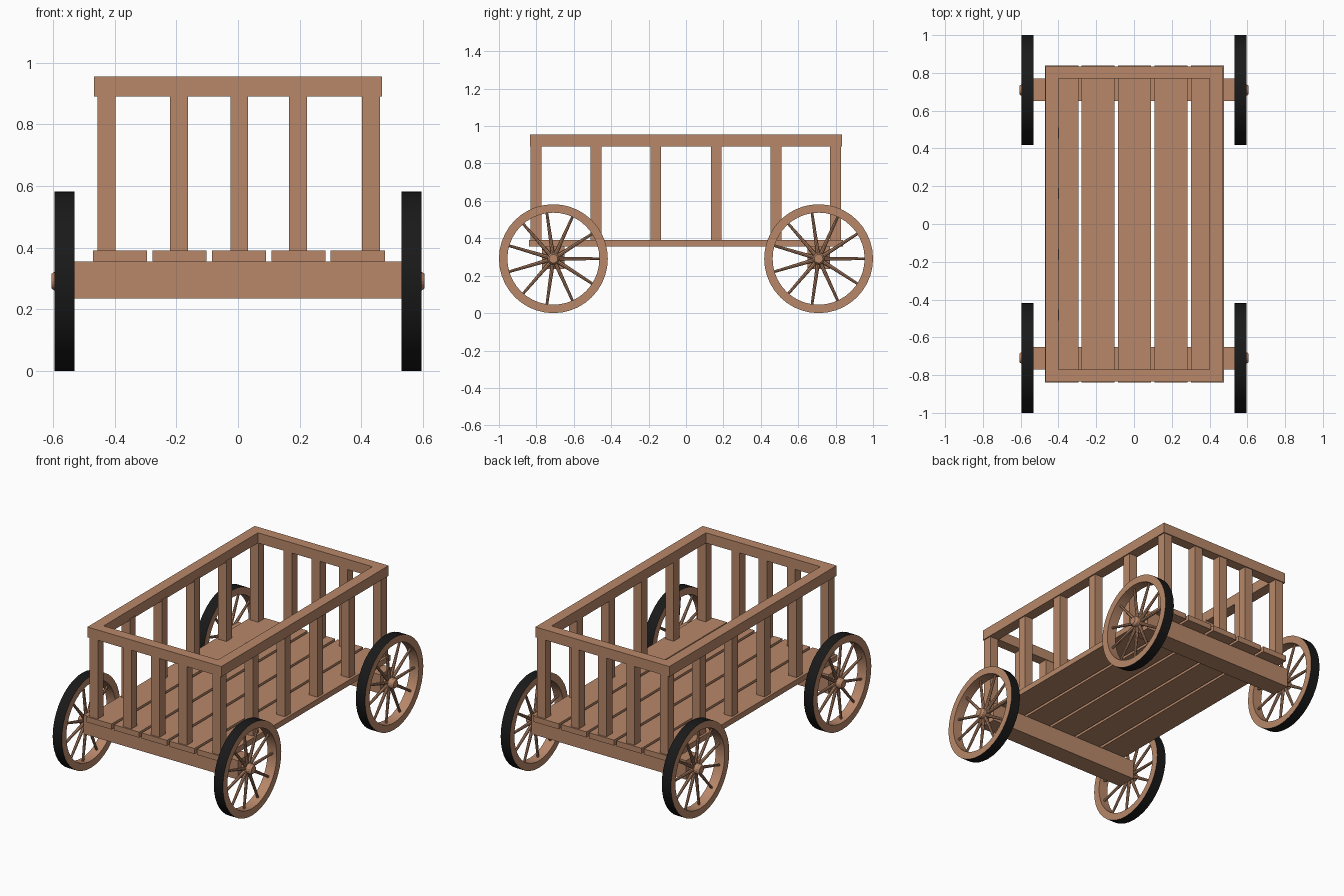
import bpy, bmesh, math
from mathutils import Matrix, Vector

if "Cube" in bpy.data.objects:
    bpy.data.objects.remove(bpy.data.objects["Cube"])


def material(name, color):
    m = bpy.data.materials.new(name)
    m.diffuse_color = (*color, 1)
    m.use_nodes = True
    m.node_tree.nodes["Principled BSDF"].inputs["Base Color"].default_value = m.diffuse_color
    return m


WOOD = material("wood", (0.48, 0.245, 0.143))
TYRE = material("tyre", (0.01, 0.01, 0.01))


def finish(name, bm, mats=(WOOD,)):
    bmesh.ops.recalc_face_normals(bm, faces=bm.faces)
    me = bpy.data.meshes.new(name)
    bm.to_mesh(me)
    bm.free()
    for m in mats:
        me.materials.append(m)
    ob = bpy.data.objects.new(name, me)
    bpy.context.collection.objects.link(ob)
    return ob


def box(name, x0, x1, y0, y1, z0, z1):
    bm = bmesh.new()
    mat = Matrix.Translation(((x0 + x1) / 2, (y0 + y1) / 2, (z0 + z1) / 2)) \
        @ Matrix.Diagonal((x1 - x0, y1 - y0, z1 - z0, 1))
    bmesh.ops.create_cube(bm, size=1, matrix=mat)
    return finish(name, bm)


def lathe(bm, profile, segs, closed):
    """Revolve (x, radius) points about the x axis."""
    rings = [[bm.verts.new((x, r * math.cos(a), r * math.sin(a)))
              for a in (2 * math.pi * i / segs for i in range(segs))]
             for x, r in profile]
    n = len(rings)
    strips = []
    for k in range(n if closed else n - 1):
        a, b = rings[k], rings[(k + 1) % n]
        strips.append([bm.faces.new((a[i], a[(i + 1) % segs], b[(i + 1) % segs], b[i]))
                       for i in range(segs)])
    if not closed:
        bm.faces.new(rings[0])
        bm.faces.new(rings[-1])
    return strips


# Floor planks
for i in range(5):
    x = -0.383 + i * 0.193
    box(f"floor_plank_{i + 1}", x - 0.088, x + 0.088, -0.84, 0.84, 0.355, 0.39)

# Axle beams
for end, y in (("front", -0.71), ("back", 0.71)):
    box(f"{end}_axle_beam", -0.54, 0.54, y - 0.06, y + 0.06, 0.235, 0.355)

# Top rail frame
for side, s in (("left", -1), ("right", 1)):
    a, b = sorted((s * 0.40, s * 0.468))
    box(f"{side}_top_rail", a, b, -0.835, 0.835, 0.89, 0.955)
for end, s in (("front", -1), ("back", 1)):
    a, b = sorted((s * 0.77, s * 0.835))
    box(f"{end}_top_rail", -0.40, 0.40, a, b, 0.89, 0.955)

# Posts: corners and sides, then the ends
H = 0.029
for side, x in (("left", -0.427), ("right", 0.432)):
    for i, y in enumerate((-0.802, -0.482, -0.162, 0.162, 0.481, 0.80)):
        box(f"{side}_post_{i + 1}", x - H, x + H, y - H, y + H, 0.38, 0.90)
for end, y in (("front", -0.802), ("back", 0.80)):
    for i, x in enumerate((-0.192, 0.004, 0.195)):
        box(f"{end}_post_{i + 1}", x - H, x + H, y - H, y + H, 0.38, 0.90)

# Wheels: rim with dark tread, tapered spokes, hub with end cap
R, RI, SEGS, SPOKES = 0.291, 0.246, 40, 11
for end, y in (("front", -0.709), ("back", 0.709)):
    for side, s in (("left", -1), ("right", 1)):
        loc = Vector((s * 0.563, y, R))
        bm = bmesh.new()
        strips = lathe(bm, [(-0.032, R), (0.032, R), (0.032, RI), (-0.032, RI)], SEGS, True)
        for f in strips[0]:
            f.material_index = 1
            f.smooth = True
        for f in strips[2]:
            f.smooth = True
        for e in bm.edges:
            if len({f.normal.to_tuple(1) for f in e.link_faces}) and \
                    len({round(v.co.x, 3) for v in e.verts}) == 1:
                e.smooth = False
        finish(f"{end}_{side}_wheel_rim", bm, (WOOD, TYRE)).location = loc

        bm = bmesh.new()
        for i in range(SPOKES):
            rot = Matrix.Rotation(2 * math.pi * i / SPOKES, 4, 'X') @ Matrix.Rotation(-math.pi / 2, 4, 'X')
            bmesh.ops.create_cone(bm, cap_ends=True, segments=8, radius1=0.011, radius2=0.007,
                                  depth=0.235, matrix=rot @ Matrix.Translation((0, 0, 0.135)))
        finish(f"{end}_{side}_wheel_spokes", bm).location = loc

        bm = bmesh.new()
        lathe(bm, [(-s * 0.03, 0.032), (s * 0.03, 0.032), (s * 0.043, 0.023)], 16, False)
        finish(f"{end}_{side}_wheel_hub", bm).location = loc
